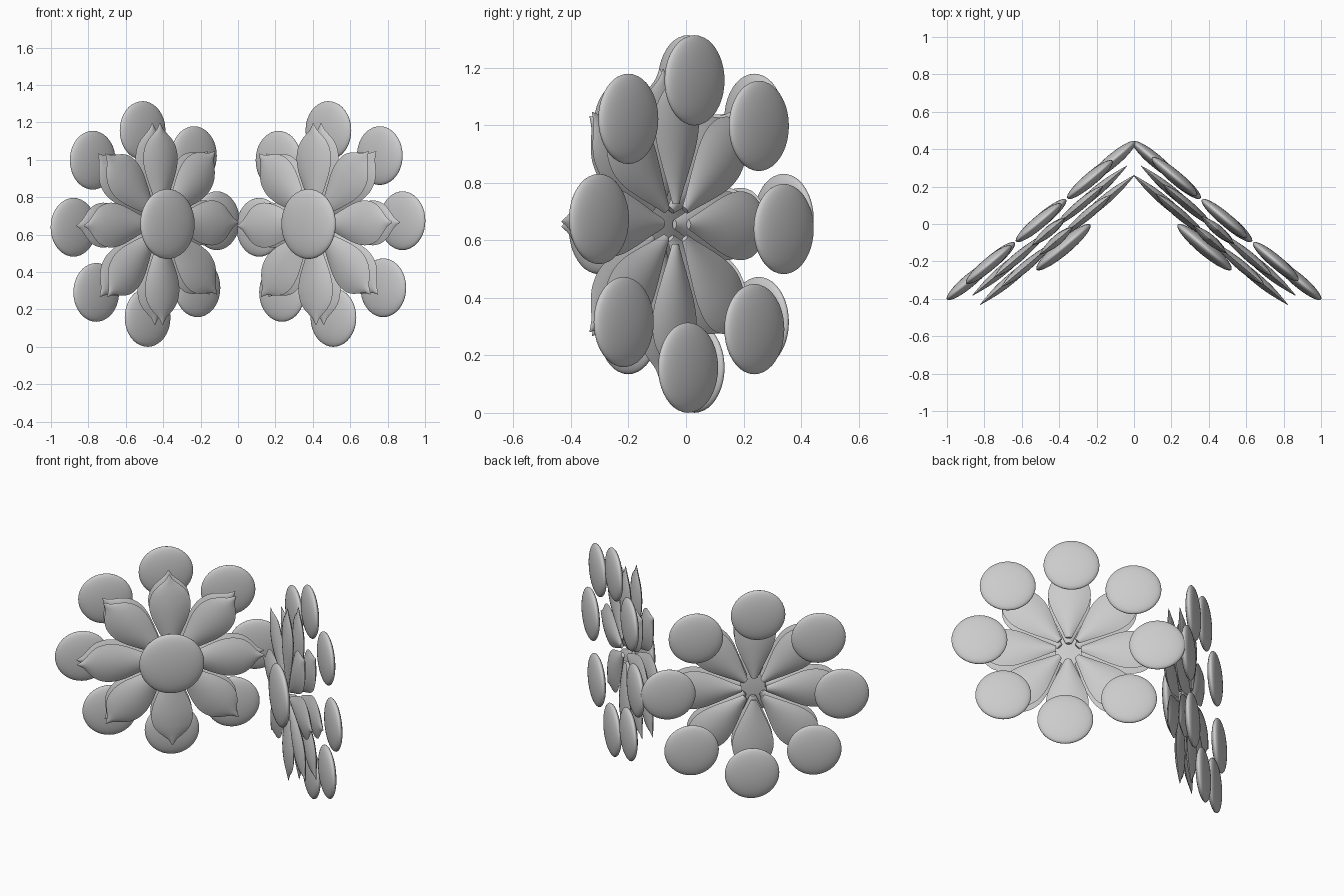
import bpy, bmesh, math
from mathutils import Matrix, Vector

if "Cube" in bpy.data.objects:
    bpy.data.objects.remove(bpy.data.objects["Cube"])

CZ = 0.657
TURN = math.radians(40)

# Petal outline: (distance from flower centre, half width, half thickness)
PETAL = [(0.07, 0.018, 0.010), (0.13, 0.044, 0.016), (0.20, 0.076, 0.022),
         (0.28, 0.108, 0.026), (0.35, 0.120, 0.026), (0.41, 0.109, 0.022),
         (0.45, 0.084, 0.017), (0.48, 0.052, 0.012), (0.505, 0.024, 0.008),
         (0.54, 0.002, 0.001)]


def spline(pts, n):
    """Catmull-Rom samples through the profile points."""
    p = [Vector(v) for v in pts]
    p = [2 * p[0] - p[1]] + p + [2 * p[-1] - p[-2]]
    out = []
    for i in range(1, len(p) - 2):
        a, b, c, d = p[i - 1:i + 3]
        for k in range(n):
            t = k / n
            out.append(0.5 * (2 * b + (c - a) * t + (2 * a - 5 * b + 4 * c - d) * t * t
                              + (3 * b - a - 3 * c + d) * t ** 3))
    return out + [p[-2]]


def frame(side, depth):
    """Local x = across flower, y = up, z = towards the viewer."""
    u = Vector((math.cos(TURN), -side * math.sin(TURN), 0))
    n = Vector((-side * math.sin(TURN), -math.cos(TURN), 0))
    c = Vector((side * 0.41, -0.085, CZ)) + n * depth
    m = Matrix((u, Vector((0, 0, 1)), n)).transposed().to_4x4()
    return Matrix.Translation(c) @ m


def finish(bm, name, matrix):
    bmesh.ops.recalc_face_normals(bm, faces=bm.faces)
    for f in bm.faces:
        f.smooth = True
    me = bpy.data.meshes.new(name)
    bm.to_mesh(me)
    bm.free()
    ob = bpy.data.objects.new(name, me)
    bpy.context.collection.objects.link(ob)
    ob.matrix_world = matrix
    bpy.ops.object.select_all(action='DESELECT')
    ob.select_set(True)
    bpy.context.view_layer.objects.active = ob
    bpy.ops.object.shade_smooth_by_angle(angle=math.radians(40))


def add_petal(bm, angle):
    """Lens-shaped petal lofted along its outline."""
    rot = Matrix.Rotation(angle, 4, 'Z')
    m = 10
    rings = []
    for r, w, h in spline(PETAL, 4):
        ring = []
        for k in range(2 * m):
            s = -1 + 2 * k / m if k <= m else 3 - 2 * k / m
            z = h * (1 - s * s) * (1 if k <= m else -1)
            ring.append(bm.verts.new(rot @ Vector((r, s * w, z))))
        rings.append(ring)
    for a, b in zip(rings, rings[1:]):
        for k in range(2 * m):
            j = (k + 1) % (2 * m)
            bm.faces.new((a[k], a[j], b[j], b[k]))
    bm.faces.new(rings[0])
    bm.faces.new(rings[-1])


def add_disc(bm, x, y, radius, thick):
    mat = Matrix.Translation((x, y, 0)) @ Matrix.Diagonal((radius, radius, thick, 1))
    bmesh.ops.create_uvsphere(bm, u_segments=40, v_segments=24, radius=1, matrix=mat)


for side, label in ((-1, "left"), (1, "right")):
    # Two stacked layers of eight pointed petals
    for name, depth in (("front_petals", 0.0), ("rear_petals", -0.064)):
        bm = bmesh.new()
        for k in range(8):
            add_petal(bm, math.radians(45 * k + 1))
        finish(bm, f"{label}_{name}", frame(side, depth))

    # Flattened centre button
    bm = bmesh.new()
    add_disc(bm, 0, 0, 0.187, 0.04)
    finish(bm, f"{label}_centre", frame(side, 0.051))

    # Ring of eight flattened discs behind the petals
    bm = bmesh.new()
    for k in range(8):
        a = math.radians(45 * k + 2)
        add_disc(bm, 0.5 * math.cos(a), 0.5 * math.sin(a), 0.157, 0.035)
    finish(bm, f"{label}_back_discs", frame(side, -0.135))
